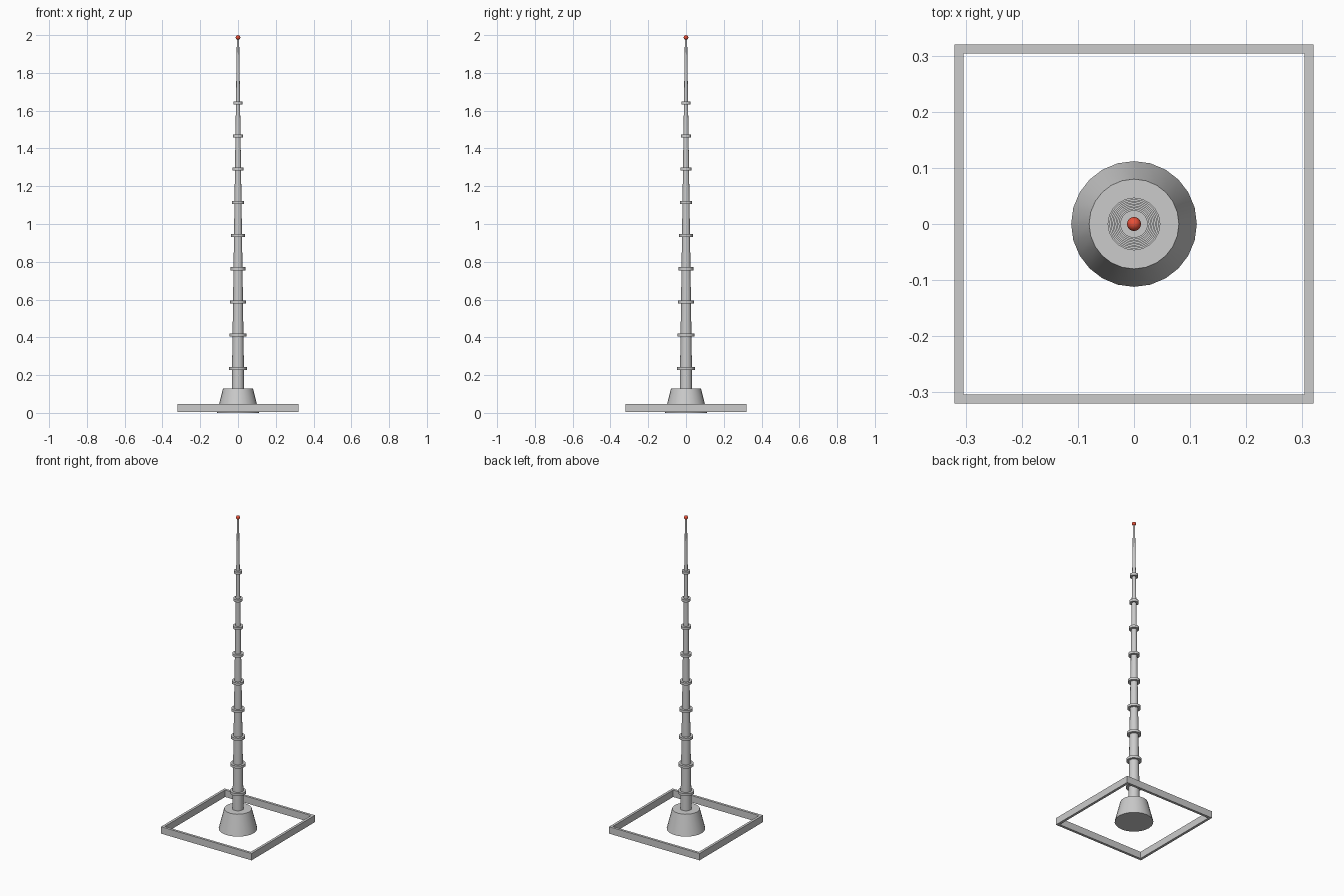
import bpy

if "Cube" in bpy.data.objects:
    bpy.data.objects.remove(bpy.data.objects["Cube"])

red = bpy.data.materials.new("beacon_red")
red.diffuse_color = (0.8, 0.08, 0.04, 1)
red.use_nodes = True
red.node_tree.nodes["Principled BSDF"].inputs["Base Color"].default_value = red.diffuse_color


def finish(name):
    ob = bpy.context.object
    ob.name = name
    bpy.ops.object.shade_smooth_by_angle()
    return ob


def cone(name, r1, r2, z0, z1, sides):
    bpy.ops.mesh.primitive_cone_add(vertices=sides, radius1=r1, radius2=r2,
                                    depth=z1 - z0, location=(0, 0, (z0 + z1) / 2))
    return finish(name)


def box(name, loc, size):
    bpy.ops.mesh.primitive_cube_add(size=1, location=loc)
    ob = bpy.context.object
    ob.name = name
    ob.scale = size


# square kerb around the foot
OUT, T, Z0, Z1 = 0.32, 0.016, 0.004, 0.048
zc, h, mid = (Z0 + Z1) / 2, Z1 - Z0, OUT - T / 2
for s, side in ((-1, "a"), (1, "b")):
    box("kerb_x_" + side, (0, s * mid, zc), (2 * OUT, T, h))
    box("kerb_y_" + side, (s * mid, 0, zc), (T, 2 * (OUT - T), h))

# footing and tapered mast
cone("footing", 0.112, 0.08, 0, 0.128, 24)
BOT, TOP, R0, R1 = 0.128, 1.98, 0.033, 0.006
cone("mast", R0, R1, BOT, TOP, 16)

# evenly spaced collars, shrinking with height
for i in range(9):
    z = 0.236 + i * 0.1757
    r = 0.047 - i * 0.0028
    cone(f"collar_{i + 1}", r, r, z - 0.008, z + 0.008, 20)

# beacon at the tip
bpy.ops.mesh.primitive_uv_sphere_add(segments=16, ring_count=8, radius=0.0125,
                                     location=(0, 0, 1.9875))
finish("beacon").data.materials.append(red)
